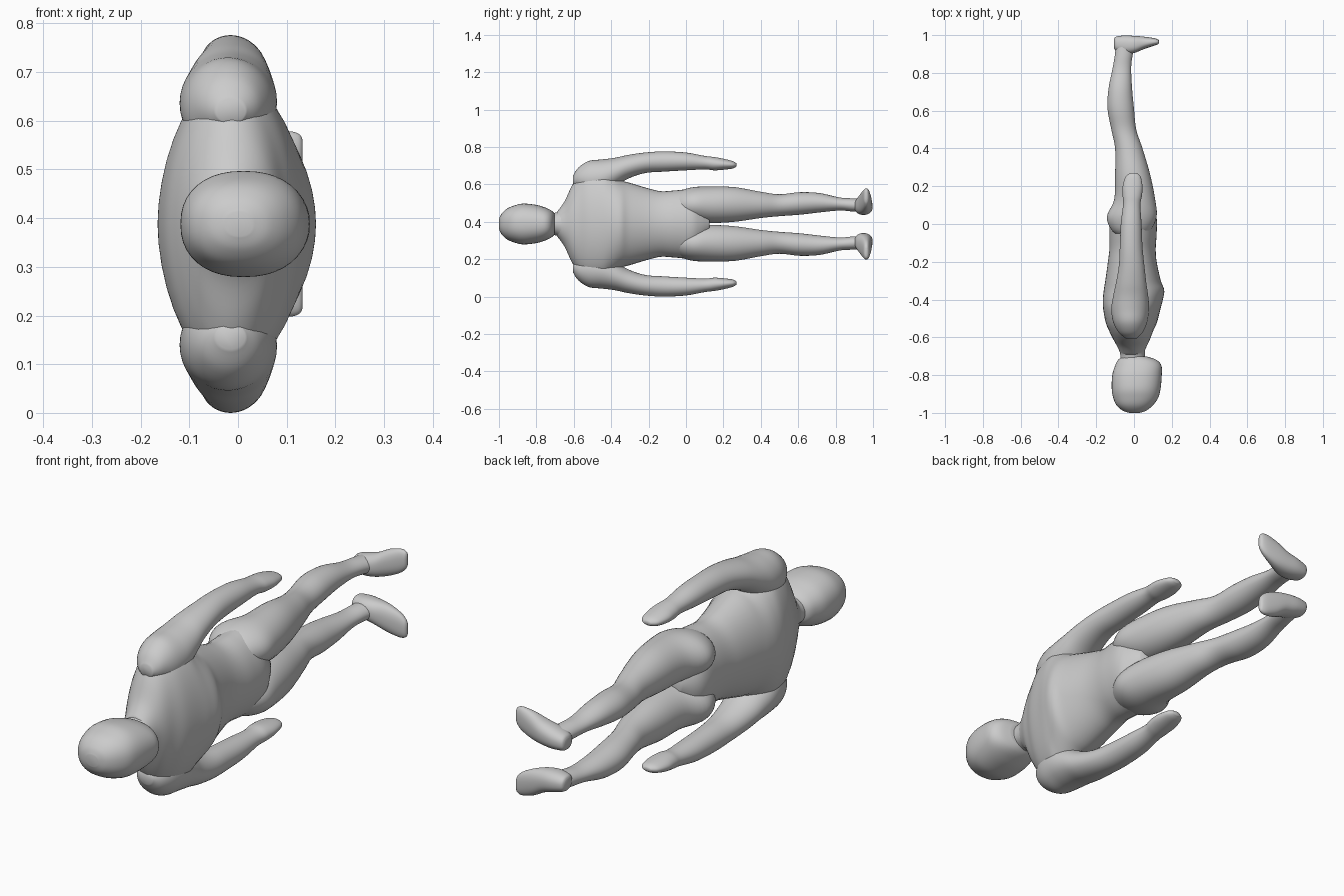
import bpy, bmesh, math

MID = 0.388    # height of the body's symmetry plane
SIDES = 40


def catmull(a, b, c, d, t):
    return 0.5 * (2 * b + (c - a) * t + (2 * a - 5 * b + 4 * c - d) * t * t
                  + (3 * b - a - 3 * c + d) * t ** 3)


def loft(name, stations, axis="y", power=2.0, flip=False, steps=5):
    """Smooth skin through oval sections: (position, u0, u1, z0, z1)."""
    rows, n = [], len(stations)
    for i in range(n - 1):
        p = [stations[max(0, min(n - 1, i + k))] for k in (-1, 0, 1, 2)]
        rows += [[catmull(*v, s / steps) for v in zip(*p)] for s in range(steps)]
    rows.append(stations[-1])

    bm = bmesh.new()
    rings = []
    for pos, u0, u1, z0, z1 in rows:
        ring = []
        for k in range(SIDES):
            a = 2 * math.pi * k / SIDES
            c, s = math.cos(a), math.sin(a)
            u = (u0 + u1) / 2 + (u1 - u0) / 2 * math.copysign(abs(c) ** (2 / power), c)
            z = (z0 + z1) / 2 + (z1 - z0) / 2 * math.copysign(abs(s) ** (2 / power), s)
            if flip:
                z = 2 * MID - z
            ring.append(bm.verts.new((u, pos, z) if axis == "y" else (pos, u, z)))
        rings.append(ring)
    for a, b in zip(rings, rings[1:]):
        for k in range(SIDES):
            j = (k + 1) % SIDES
            bm.faces.new((a[k], a[j], b[j], b[k]))
    bm.faces.new(rings[0])
    bm.faces.new(rings[-1])
    bmesh.ops.recalc_face_normals(bm, faces=bm.faces)
    mesh = bpy.data.meshes.new(name)
    bm.to_mesh(mesh)
    bm.free()
    mesh.polygons.foreach_set("use_smooth", [True] * len(mesh.polygons))
    obj = bpy.data.objects.new(name, mesh)
    bpy.context.collection.objects.link(obj)
    return obj


def centred(rows):
    return [(p, a, b, MID - h, MID + h) for p, a, b, h in rows]


# Head and neck
loft("head", centred([
    (-1.0, -.025, .03, .025), (-.988, -.06, .065, .052), (-.96, -.092, .10, .08),
    (-.92, -.11, .128, .098), (-.87, -.118, .141, .109), (-.80, -.115, .147, .102),
    (-.75, -.10, .145, .087), (-.72, -.085, .12, .072), (-.702, -.06, .07, .055)]),
    power=2.25)
loft("neck", centred([
    (-.78, -.075, .06, .06), (-.70, -.072, .058, .06), (-.66, -.08, .06, .085),
    (-.60, -.09, .07, .13)]))

# Torso: shoulders, chest, waist, pelvis
loft("torso", centred([
    (-.69, -.07, .05, .065), (-.65, -.088, .066, .12), (-.61, -.11, .085, .205),
    (-.57, -.13, .10, .265), (-.52, -.15, .122, .30), (-.45, -.163, .14, .305),
    (-.40, -.165, .153, .27), (-.35, -.16, .16, .235), (-.30, -.152, .142, .22),
    (-.20, -.138, .12, .19), (-.13, -.13, .115, .175), (-.05, -.13, .12, .18),
    (.03, -.13, .12, .182), (.08, -.11, .10, .13), (.125, -.06, .07, .06)]),
    power=1.9)

arm = [
    (-.605, -.045, .015, .595, .645), (-.575, -.08, .045, .57, .69),
    (-.52, -.11, .07, .53, .725), (-.45, -.12, .08, .54, .733),
    (-.38, -.11, .075, .585, .742), (-.31, -.095, .065, .63, .757),
    (-.22, -.08, .055, .66, .77), (-.12, -.075, .045, .668, .776),
    (0, -.07, .04, .675, .77), (.10, -.058, .034, .68, .752),
    (.15, -.06, .042, .675, .746), (.20, -.06, .045, .678, .737),
    (.25, -.045, .035, .685, .724), (.27, -.02, .015, .695, .712)]

leg = [
    (-.07, -.07, .05, .45, .53), (-.03, -.12, .09, .415, .565),
    (.04, -.143, .12, .40, .585), (.13, -.105, .112, .393, .588),
    (.26, -.10, .086, .40, .585), (.40, -.10, .045, .42, .56),
    (.50, -.12, .012, .43, .547), (.61, -.14, 0, .438, .558),
    (.715, -.135, -.01, .45, .553), (.82, -.114, -.015, .46, .53),
    (.89, -.102, -.008, .455, .525), (.96, -.095, .01, .45, .52)]

# Foot runs heel to toe, toes turned outwards
foot = [
    (-.106, .935, .98, .455, .495), (-.095, .915, .992, .443, .51),
    (-.05, .90, .998, .437, .525), (0, .905, .996, .44, .54),
    (.05, .925, .992, .452, .565), (.10, .942, .985, .475, .578),
    (.125, .95, .978, .497, .573), (.133, .958, .97, .515, .56)]

# Limbs, built once per side
for side, flip in (("left", False), ("right", True)):
    loft(side + "_arm", arm, flip=flip)
    loft(side + "_leg", leg, flip=flip)
    loft(side + "_foot", foot, axis="x", power=2.3, flip=flip)
